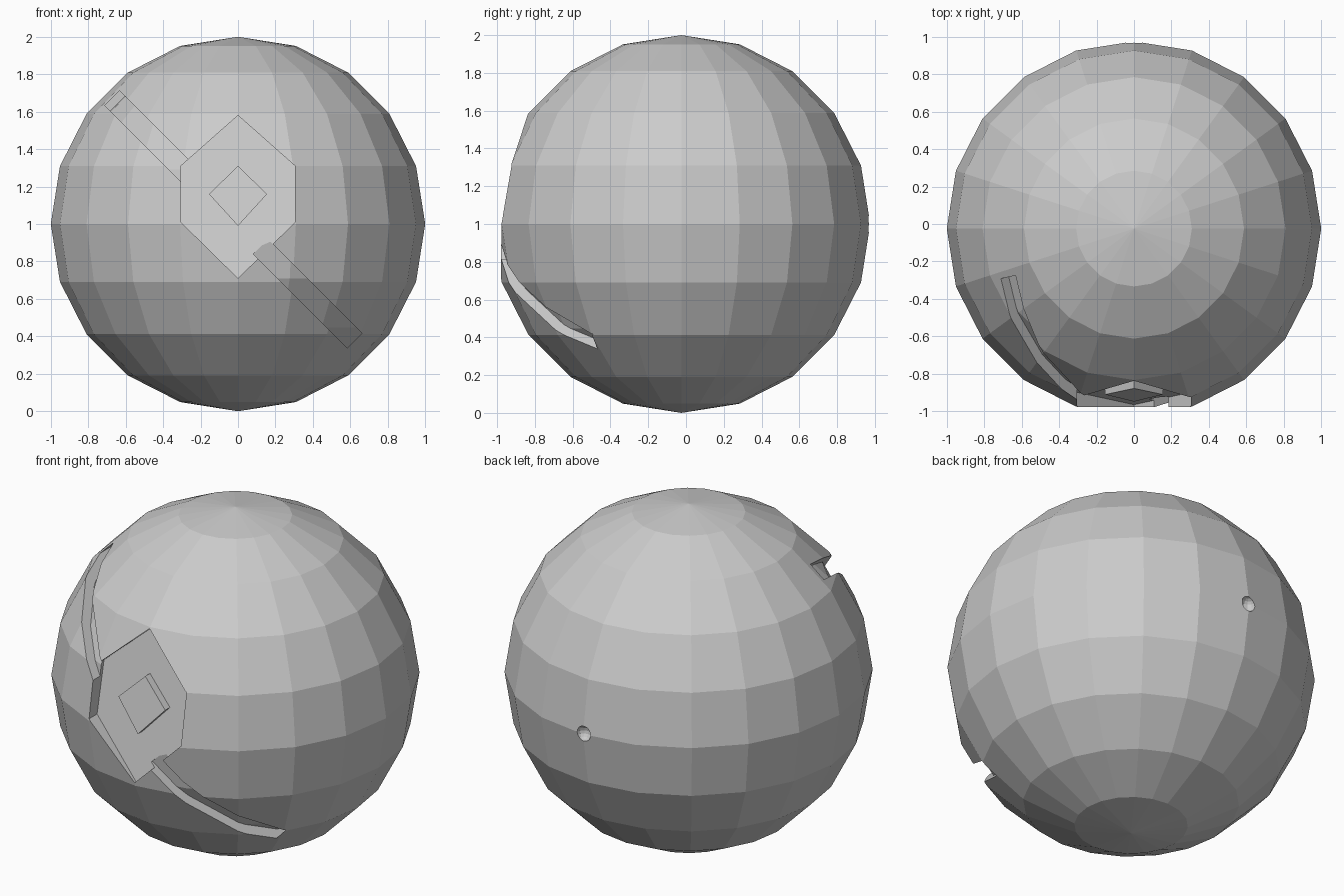
import bpy, bmesh, math
from mathutils import Matrix, Vector

if "Cube" in bpy.data.objects:
    bpy.data.objects.remove(bpy.data.objects["Cube"])

CY = -0.0245                       # sphere centre offset
CENTRE = Vector((0, CY, 1))


def finish(name, bm):
    bmesh.ops.recalc_face_normals(bm, faces=bm.faces)
    me = bpy.data.meshes.new(name)
    bm.to_mesh(me)
    bm.free()
    ob = bpy.data.objects.new(name, me)
    bpy.context.collection.objects.link(ob)
    return ob


def sphere(name, radius, centre, u=20, v=10):
    bm = bmesh.new()
    bmesh.ops.create_uvsphere(bm, u_segments=u, v_segments=v, radius=radius,
                              matrix=Matrix.Translation(centre))
    return finish(name, bm)


def prism(name, outline, front, back):
    """Outline in x,z joined between two depth functions y(z)."""
    bm = bmesh.new()
    a = [bm.verts.new((x, front(z), z)) for x, z in outline]
    b = [bm.verts.new((x, back(z), z)) for x, z in outline]
    n = len(outline)
    bm.faces.new(a)
    bm.faces.new(b[::-1])
    for i in range(n):
        j = (i + 1) % n
        bm.faces.new((a[j], a[i], b[i], b[j]))
    return finish(name, bm)


def cut(target, cutter):
    mod = target.modifiers.new("cut", 'BOOLEAN')
    mod.operation = 'DIFFERENCE'
    mod.solver = 'EXACT'
    mod.object = cutter
    bpy.context.view_layer.objects.active = target
    bpy.ops.object.modifier_apply(modifier=mod.name)
    bpy.data.objects.remove(cutter)


def floor(z):                      # tilted floor of the front recess
    return -0.965 + (z - 0.71) * 0.22


# Faceted main body
body = sphere("sphere_body", 1.0, CENTRE)

# Two diagonal grooves, following the sphere at a shallow depth
for sx, sz, start, end in ((1, -1, 0.17, 0.88), (-1, 1, 0.25, 0.95)):
    d = Vector((sx, sz)) / math.sqrt(2)
    p = Vector((-d.y, d.x)) * 0.055
    c = Vector((0, 1))
    pts = [c + d * start + p, c + d * end + p, c + d * end - p, c + d * start - p]
    groove = prism("groove_cutter", [tuple(q) for q in pts],
                   lambda z: -1.3, lambda z: -0.2)
    cut(groove, sphere("groove_floor", 0.94, CENTRE))
    cut(body, groove)

# Six-sided front recess
hexagon = [(0, 1.58), (0.305, 1.31), (0.305, 1.01), (0, 0.71), (-0.305, 1.01), (-0.305, 1.31)]
cut(body, prism("recess_cutter", hexagon, lambda z: -1.3, floor))

# Small dimple at the back
cut(body, sphere("dimple_cutter", 0.045, (0, 0.97, 1), 12, 8))

# Raised diamond in the recess
diamond = [(0, 1.31), (0.155, 1.16), (0, 0.99), (-0.155, 1.16)]
prism("front_diamond", diamond, lambda z: floor(z) - 0.045, lambda z: floor(z) + 0.02)
